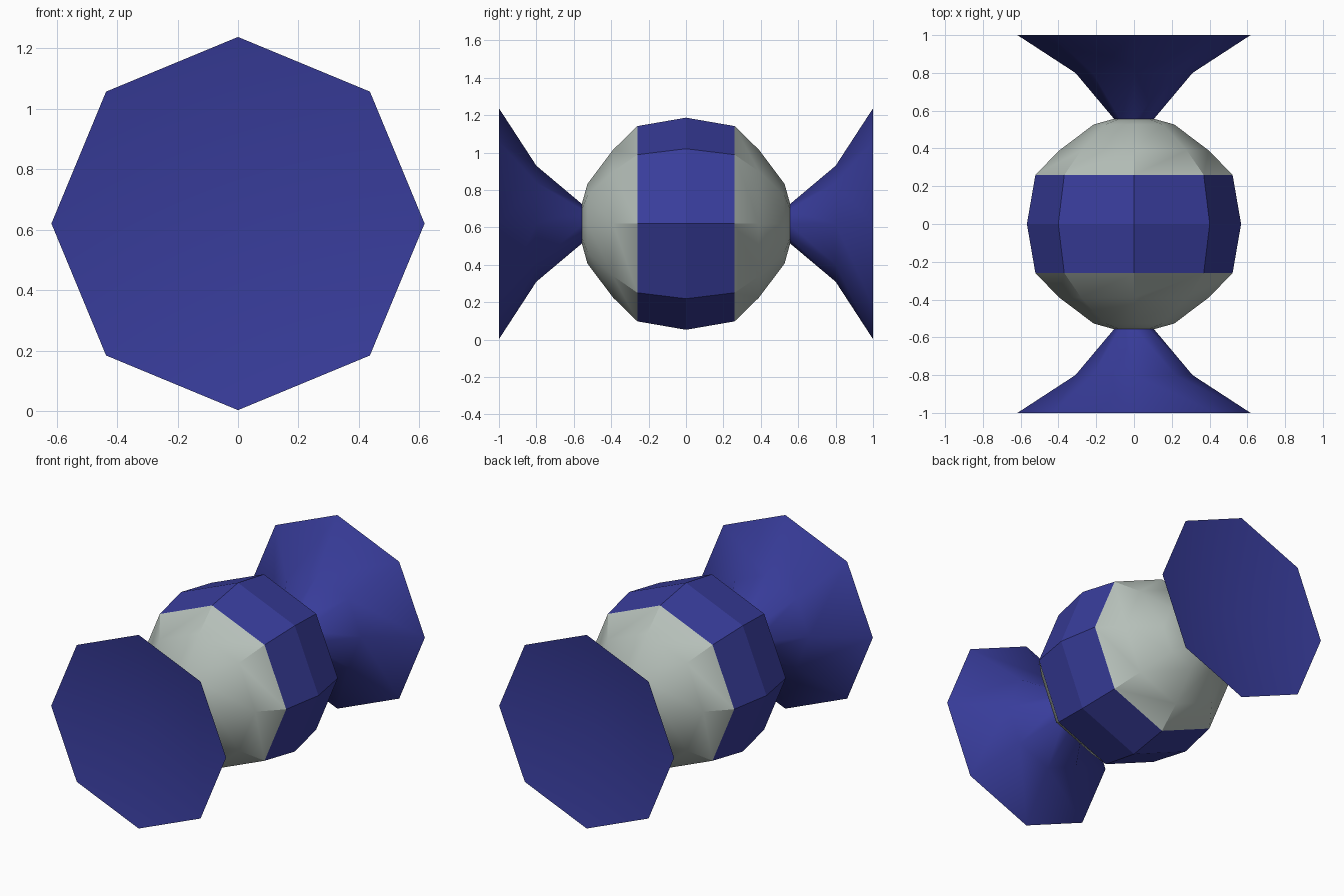
import bpy, bmesh, math

if "Cube" in bpy.data.objects:
    bpy.data.objects.remove(bpy.data.objects["Cube"])

CZ = 0.62   # height of the long axis
N = 8       # octagonal cross-section


def material(name, rgb):
    m = bpy.data.materials.new(name)
    m.diffuse_color = (*rgb, 1)
    m.use_nodes = True
    m.node_tree.nodes["Principled BSDF"].inputs["Base Color"].default_value = m.diffuse_color
    return m


blue = material("deep blue", (0.04, 0.046, 0.33))
pale = material("pale grey", (0.47, 0.53, 0.49))


def lathe(name, profile, mats, smooth, pick=lambda y: 0, dish=0.0):
    """Revolve (y, radius) points round the long axis; dish sinks the last cap."""
    bm = bmesh.new()
    rings = []
    for y, r in profile:
        rings.append([bm.verts.new((r * math.sin(k * math.tau / N), y,
                                    CZ + r * math.cos(k * math.tau / N)))
                      for k in range(N)])
    for a, b in zip(rings, rings[1:]):
        for k in range(N):
            j = (k + 1) % N
            bm.faces.new((a[k], a[j], b[j], b[k]))
    bm.faces.new(rings[0])
    y = profile[-1][0]
    tip = bm.verts.new((0, y - math.copysign(dish, y), CZ))
    for k in range(N):
        bm.faces.new((rings[-1][k], rings[-1][(k + 1) % N], tip))
    bmesh.ops.recalc_face_normals(bm, faces=bm.faces)
    for f in bm.faces:
        f.material_index = pick(abs(f.calc_center_median().y))
    me = bpy.data.meshes.new(name)
    bm.to_mesh(me)
    bm.free()
    for m in mats:
        me.materials.append(m)
    ob = bpy.data.objects.new(name, me)
    bpy.context.collection.objects.link(ob)
    bpy.ops.object.select_all(action='DESELECT')
    ob.select_set(True)
    bpy.context.view_layer.objects.active = ob
    bpy.ops.object.shade_smooth_by_angle(angle=math.radians(smooth))
    return ob


# Rounded sweet body: blue middle band, pale ends
half = [(0.26, 0.522), (0.39, 0.395), (0.527, 0.213), (0.557, 0.105)]
body = [(-y, r) for y, r in reversed(half)] + [(0, 0.567)] + half
ob = lathe("sweet_body", body, [blue, pale], 30, lambda y: 1 if y > 0.26 else 0)
for p in ob.data.polygons:          # crisp facets on the blue band
    if p.material_index == 0:
        p.use_smooth = False

# Flared wrapper twists with shallow dished ends
for name, s in (("front_wrapper_twist", -1), ("back_wrapper_twist", 1)):
    lathe(name, [(s * 0.55, 0.1), (s * 0.8, 0.31), (s * 1.0, 0.617)],
          [blue], 40, dish=0.1)
